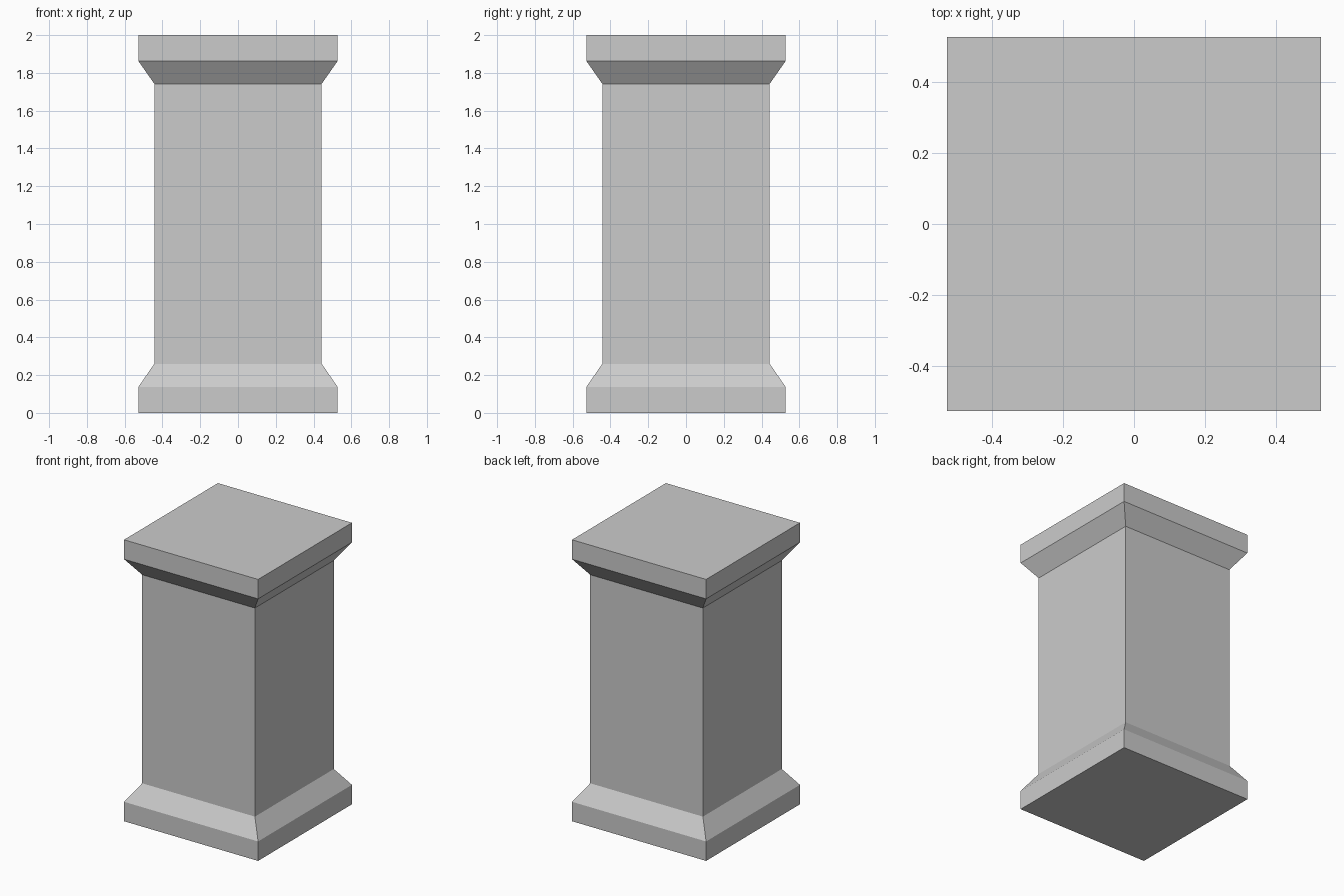
import bpy, bmesh

if "Cube" in bpy.data.objects:
    bpy.data.objects.remove(bpy.data.objects["Cube"])

OUTER, SHAFT = 0.527, 0.443

# Square profile of the pedestal: (half width, height)
profile = [(OUTER, 0.0), (OUTER, 0.138), (SHAFT, 0.26),
           (SHAFT, 1.742), (OUTER, 1.862), (OUTER, 2.0)]

bm = bmesh.new()
rings = [[bm.verts.new((sx * w, sy * w, z))
          for sx, sy in ((-1, -1), (1, -1), (1, 1), (-1, 1))]
         for w, z in profile]

# Plinth, shaft and cap sides
for low, high in zip(rings, rings[1:]):
    for i in range(4):
        j = (i + 1) % 4
        bm.faces.new((low[i], low[j], high[j], high[i]))

# Flat underside and top
bm.faces.new(rings[0][::-1])
bm.faces.new(rings[-1])

mesh = bpy.data.meshes.new("pedestal")
bm.to_mesh(mesh)
bm.free()
bpy.context.collection.objects.link(bpy.data.objects.new("pedestal", mesh))
